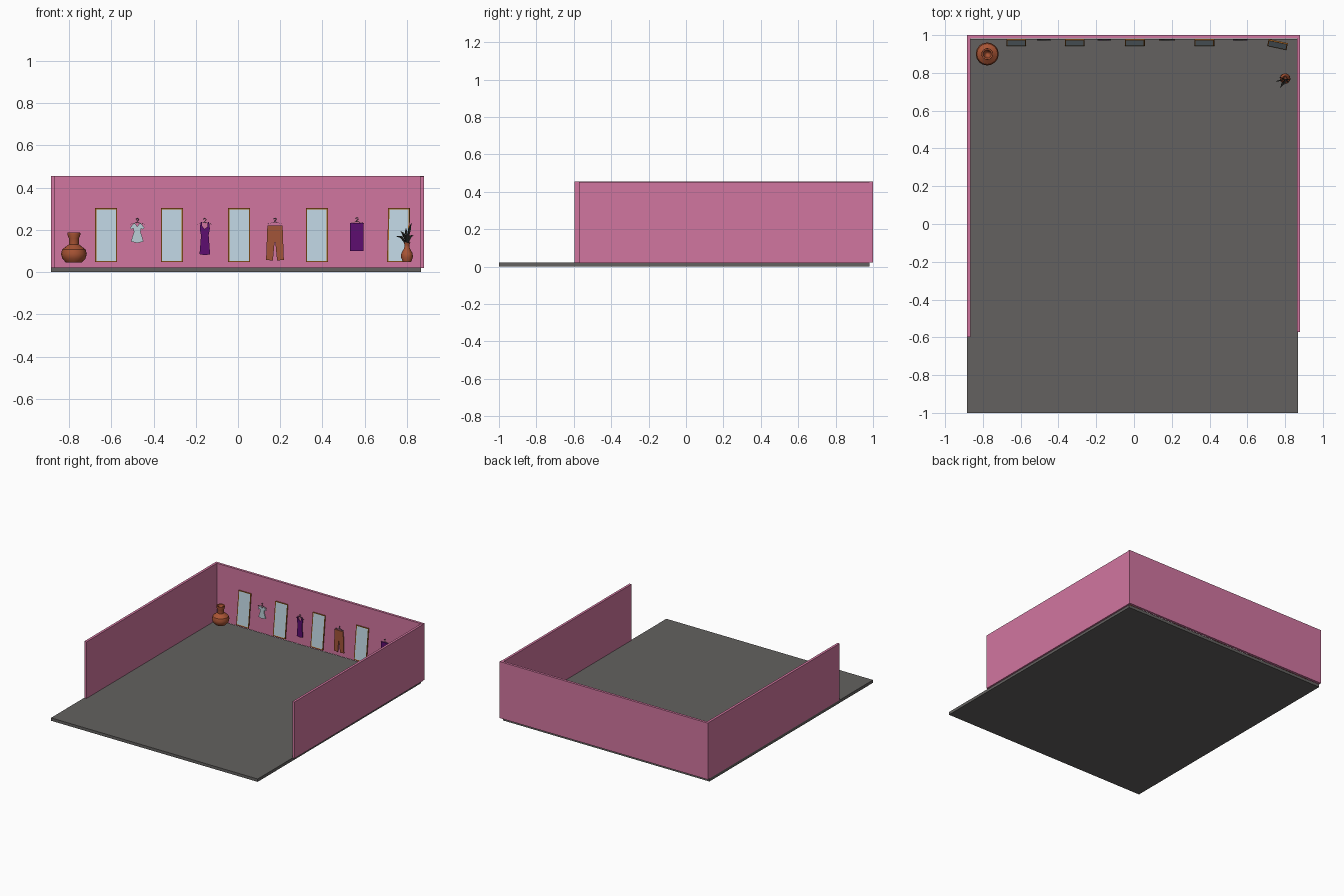
import bpy, bmesh, math
from mathutils import Vector, Matrix

old = bpy.data.objects.get("Cube")
if old:
    bpy.data.objects.remove(old, do_unlink=True)


def material(name, *rgb):
    m = bpy.data.materials.new(name)
    m.use_nodes = True
    m.diffuse_color = (*rgb, 1)
    m.node_tree.nodes["Principled BSDF"].inputs["Base Color"].default_value = (*rgb, 1)
    return m


pink = material("pink_wall", .64, .18, .35)
grey = material("grey_floor", .125, .12, .115)
glass = material("mirror_glass", .5, .64, .73)
wood = material("gilded_wood", .44, .15, .02)
clay = material("terracotta", .4, .09, .035)
purple = material("purple_cloth", .11, .004, .16)
rust = material("rust_cloth", .36, .09, .04)
white = material("pale_cloth", .5, .62, .68)
dark = material("dark_metal", .1, .1, .1)
leaf = material("dry_leaf", .035, .035, .03)


def finish(name, bm, *mats):
    bmesh.ops.recalc_face_normals(bm, faces=bm.faces)
    mesh = bpy.data.meshes.new(name)
    bm.to_mesh(mesh)
    bm.free()
    for m in mats:
        mesh.materials.append(m)
    ob = bpy.data.objects.new(name, mesh)
    bpy.context.collection.objects.link(ob)
    return ob


def box_mesh(low, high):
    low, high = Vector(low), Vector(high)
    bm = bmesh.new()
    bmesh.ops.create_cube(bm, size=1)
    bmesh.ops.scale(bm, vec=high - low, verts=bm.verts)
    bmesh.ops.translate(bm, vec=(low + high) / 2, verts=bm.verts)
    return bm


def smooth(ob):
    bpy.ops.object.select_all(action='DESELECT')
    ob.select_set(True)
    bpy.context.view_layer.objects.active = ob
    bpy.ops.object.shade_smooth_by_angle(angle=math.radians(35))


def lathe(name, profile, x, y, mat, sides=16):
    bm = bmesh.new()
    verts = [bm.verts.new((r, 0, z)) for r, z in profile]
    edges = [bm.edges.new(pair) for pair in zip(verts, verts[1:])]
    bmesh.ops.spin(bm, geom=verts + edges, cent=(0, 0, 0), axis=(0, 0, 1),
                   angle=math.tau, steps=sides, use_duplicate=False)
    bmesh.ops.remove_doubles(bm, verts=bm.verts, dist=1e-4)
    ob = finish(name, bm, mat)
    ob.location = (x, y, 0)
    smooth(ob)
    return ob


# Room shell
finish("floor", box_mesh((-.885, -1, 0), (.867, .98, .022)), grey)
finish("back_wall", box_mesh((-.885, .981, .022), (.88, 1, .455)), pink)
finish("right_wall", box_mesh((-.885, -.597, .022), (-.866, .981, .455)), pink)
finish("left_wall", box_mesh((.862, -.572, .02), (.88, .981, .452)), pink)


# Leaning mirrors: inset front face becomes the glass
def mirror(name, x, y, turn=0):
    bm = box_mesh((-.052, -.004, 0), (.052, .004, .256))
    front = min(bm.faces, key=lambda f: f.calc_center_median().y)
    bmesh.ops.inset_individual(bm, faces=[front], thickness=.008, depth=-.002)
    front.material_index = 1
    ob = finish(name, bm, wood, glass)
    ob.rotation_euler = (math.radians(-6.5), 0, math.radians(turn))
    ob.location = (x, y, .048)


for i, x in enumerate((-.624, -.313, .005, .373)):
    mirror(f"mirror_{i + 1}", x, .947)
mirror("corner_mirror", .757, .936, -12)


# Clothes hangers: shoulder bar plus hook
def hanger(name, x, half, z):
    curve = bpy.data.curves.new(name, 'CURVE')
    curve.dimensions = '3D'
    curve.bevel_depth = .0015
    curve.bevel_resolution = 1
    hook = [(.006 * math.cos(a), z + .022 + .006 * math.sin(a))
            for a in (math.pi * k / 4 - math.pi / 2 for k in range(7))]
    for points, closed in (([(-half, z), (0, z + .01), (half, z)], True),
                           ([(0, z + .01)] + hook, False)):
        s = curve.splines.new('POLY')
        s.points.add(len(points) - 1)
        for p, (px, pz) in zip(s.points, points):
            p.co = (px, 0, pz, 1)
        s.use_cyclic_u = closed
    curve.materials.append(dark)
    ob = bpy.data.objects.new(name, curve)
    bpy.context.collection.objects.link(ob)
    ob.location = (x, .974, 0)


# Garments: mirrored half outline with a little thickness
def garment(name, x, half, mat):
    outline = half + [(-px, pz) for px, pz in reversed(half) if px > 0]
    bm = bmesh.new()
    face = bm.faces.new([bm.verts.new((px, .977, pz)) for px, pz in outline])
    out = bmesh.ops.extrude_face_region(bm, geom=[face])["geom"]
    bmesh.ops.translate(bm, vec=(0, -.006, 0),
                        verts=[v for v in out if isinstance(v, bmesh.types.BMVert)])
    ob = finish(name, bm, mat)
    ob.location.x = x


garment("pale_dress", -.477, [(0, .216), (.012, .232), (.02, .228), (.034, .21),
        (.026, .202), (.018, .208), (.016, .19), (.03, .145), (0, .138)], white)
garment("purple_dress", -.157, [(0, .205), (.012, .215), (.014, .238), (.02, .236),
        (.024, .205), (.018, .175), (.025, .085), (0, .08)], purple)
garment("trousers", .175, [(0, .222), (.036, .222), (.042, .058),
        (.01, .055), (.002, .14)], rust)
garment("purple_skirt", .563, [(0, .233), (.032, .233), (.032, .1), (0, .1)], purple)
for name, x, half, z in (("pale_dress", -.477, .036, .226), ("purple_dress", -.157, .036, .226),
                         ("trousers", .175, .035, .228), ("skirt", .563, .038, .23)):
    hanger(name + "_hanger", x, half, z)

# Large and small clay vases
lathe("large_vase", [(0, .046), (.038, .046), (.055, .064), (.061, .087), (.055, .108),
      (.034, .124), (.023, .132), (.024, .16), (.031, .178), (.03, .187),
      (.022, .185), (.014, .15), (0, .13)], -.777, .9, clay)
lathe("small_vase", [(0, .047), (.019, .047), (.028, .07), (.027, .088), (.013, .115),
      (.011, .128), (.016, .14), (.011, .139), (.008, .12), (0, .115)], .8, .77, clay, 12)

# Dry leaves fanning out of the small vase
bm = bmesh.new()
root = Vector((.8, .768, .125))
for tip in ((.75, .755, .17), (.775, .72, .185), (.83, .765, .175),
            (.822, .75, .235), (.77, .78, .195), (.795, .74, .21)):
    tip = Vector(tip)
    middle = root.lerp(tip, .55) + Vector((0, 0, .018))
    side = (tip - root).cross(Vector((.3, 1, .2))).normalized() * .006
    bend = (tip - root).cross(side).normalized() * .003
    a, b, c, d, e = (bm.verts.new(p) for p in
                     (root, middle + side, tip, middle - side, middle + bend))
    for tri in ((a, b, e), (b, c, e), (c, d, e), (d, a, e)):
        bm.faces.new(tri)
plant = finish("dry_leaves", bm, leaf)
plant.modifiers.new("thickness", 'SOLIDIFY').thickness = .002
